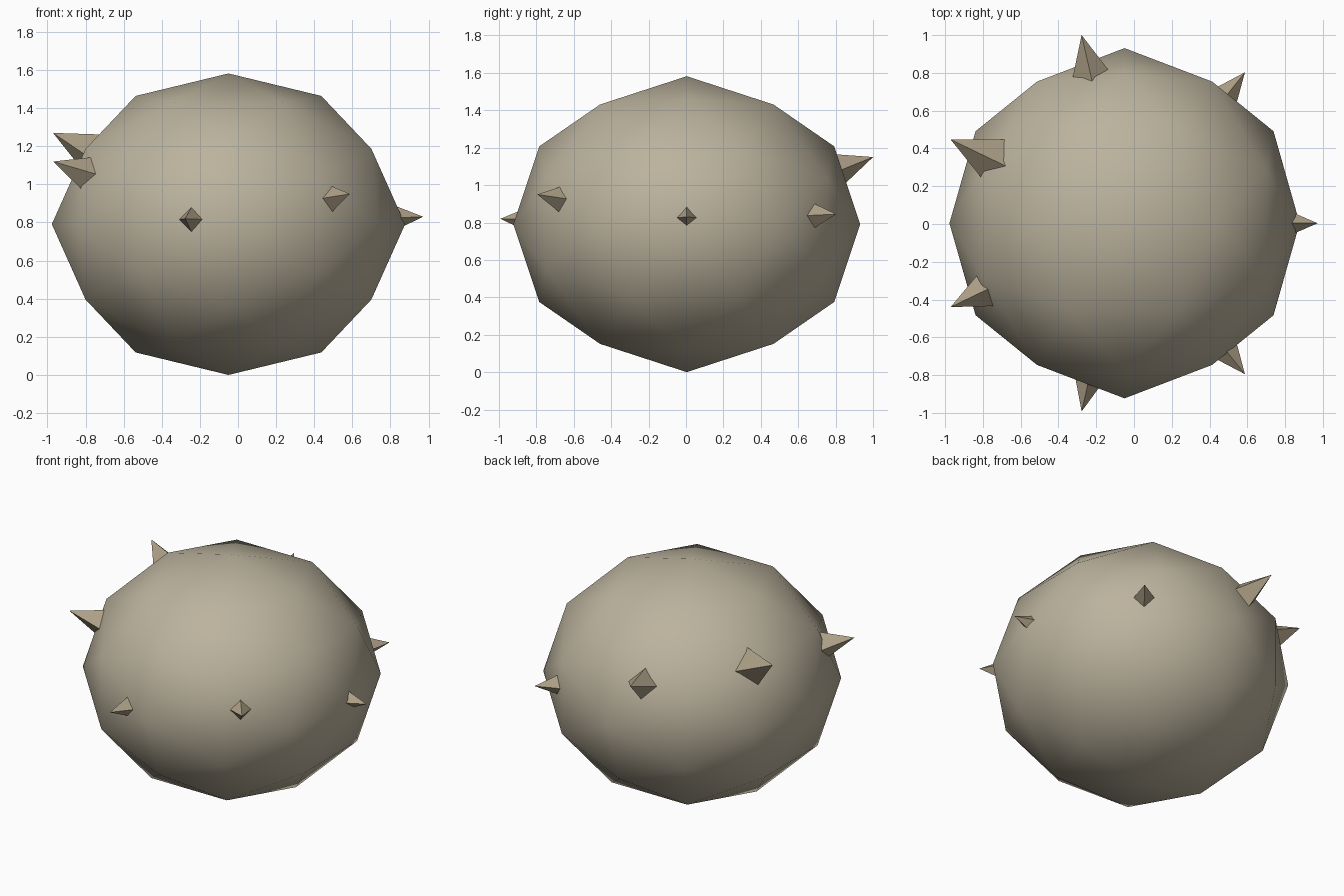
import bpy, bmesh, math
from mathutils import Matrix, Vector

if "Cube" in bpy.data.objects:
    bpy.data.objects.remove(bpy.data.objects["Cube"])

CENTRE = Vector((-0.05, 0.004, 0.791))


def material(name, colour):
    m = bpy.data.materials.new(name)
    m.diffuse_color = (*colour, 1)
    m.use_nodes = True
    m.node_tree.nodes["Principled BSDF"].inputs["Base Color"].default_value = m.diffuse_color
    return m


def make_object(name, bm, mat, smooth):
    me = bpy.data.meshes.new(name)
    for f in bm.faces:
        f.smooth = smooth
    bm.to_mesh(me)
    bm.free()
    me.materials.append(mat)
    ob = bpy.data.objects.new(name, me)
    bpy.context.collection.objects.link(ob)
    return ob


body_mat = material("body_tan", (0.50, 0.45, 0.34))
spike_mat = material("spike_tan", (0.42, 0.35, 0.24))

# Body: squashed icosphere, tilted so that an edge faces up
bm = bmesh.new()
tilt = Matrix.Rotation(-math.atan(2 / (1 + math.sqrt(5))), 4, 'Y')
squash = Matrix.Diagonal((0.927, 0.927, 0.791, 1))
bmesh.ops.create_icosphere(bm, subdivisions=2, radius=1,
                           matrix=Matrix.Translation(CENTRE) @ squash @ tilt)
make_object("body", bm, body_mat, True)

# Spikes: seven four-sided cones pointing outward, evenly spaced, each at its own height
TIP_RADIUS, DEPTH, RADIUS = 1.022, 0.30, 0.13
TIP_HEIGHTS = [0.83, 0.845, 1.15, 1.27, 1.12, 0.82, 0.95]
for i, tip_z in enumerate(TIP_HEIGHTS):
    a = math.tau * i / 7
    out = Vector((TIP_RADIUS * math.cos(a), TIP_RADIUS * math.sin(a), tip_z - CENTRE.z))
    mid = CENTRE + out - out.normalized() * DEPTH / 2
    bm = bmesh.new()
    bmesh.ops.create_cone(bm, cap_ends=True, segments=4, radius1=RADIUS, radius2=0, depth=DEPTH,
                          matrix=Matrix.Translation(mid) @ out.to_track_quat('Z', 'Y').to_matrix().to_4x4())
    bmesh.ops.remove_doubles(bm, verts=bm.verts, dist=1e-5)
    make_object(f"spike_{i + 1}", bm, spike_mat, False)
